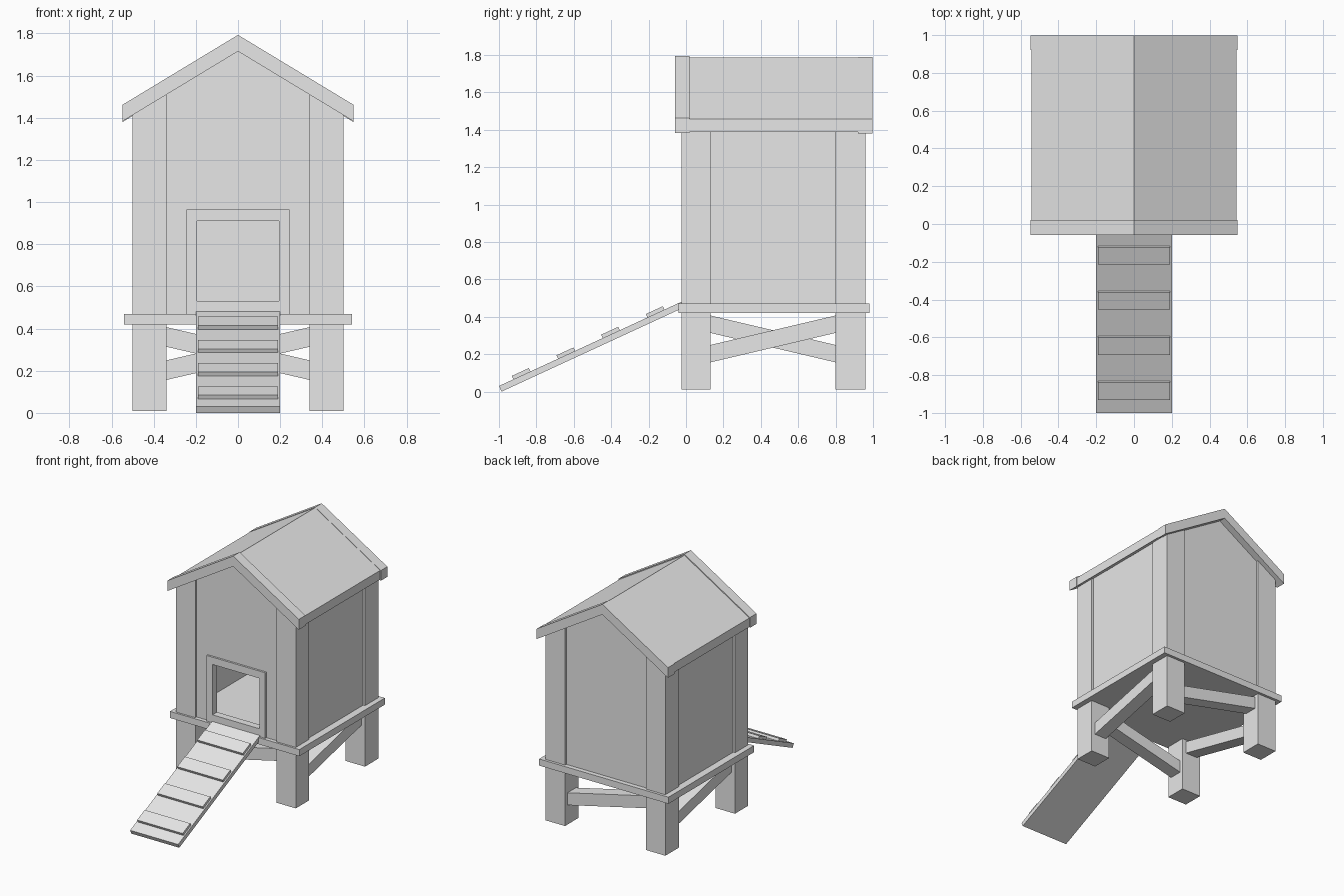
import bpy, bmesh, math
from mathutils import Vector, Matrix

old = bpy.data.objects.get("Cube")
if old:
    bpy.data.objects.remove(old, do_unlink=True)

GREY = (0.8, 0.8, 0.8, 1.0)
mat = bpy.data.materials.new("plain_grey")
mat.use_nodes = True
mat.diffuse_color = GREY
mat.node_tree.nodes["Principled BSDF"].inputs["Base Color"].default_value = GREY

SLOPE = 0.605       # roof fall per unit of x
APEX = 1.715        # underside of the ridge
FLOOR = 0.47        # top of the platform


def under_roof(x):
    return APEX - SLOPE * abs(x)


def prism(name, points, start, depth):
    """Extrude a closed outline; start and depth are vectors, points are 3D."""
    bm = bmesh.new()
    face = bm.faces.new([bm.verts.new(Vector(p) + Vector(start)) for p in points])
    ext = bmesh.ops.extrude_face_region(bm, geom=[face])
    moved = [g for g in ext["geom"] if isinstance(g, bmesh.types.BMVert)]
    bmesh.ops.translate(bm, verts=moved, vec=Vector(depth))
    bmesh.ops.recalc_face_normals(bm, faces=bm.faces)
    mesh = bpy.data.meshes.new(name)
    bm.to_mesh(mesh)
    bm.free()
    mesh.materials.append(mat)
    obj = bpy.data.objects.new(name, mesh)
    bpy.context.collection.objects.link(obj)
    return obj


def xz_prism(name, outline, y0, y1):
    return prism(name, [(x, 0, z) for x, z in outline], (0, y0, 0), (0, y1 - y0, 0))


def yz_prism(name, outline, x0, x1):
    return prism(name, [(0, y, z) for y, z in outline], (x0, 0, 0), (x1 - x0, 0, 0))


def box(name, x0, x1, y0, y1, z0, z1):
    return xz_prism(name, [(x0, z0), (x1, z0), (x1, z1), (x0, z1)], y0, y1)


def gable(name, half, y0, y1, lift, thick):
    """Bent roof strip following both slopes."""
    top = [(-half, under_roof(half) + lift + thick), (0, APEX + lift + thick),
           (half, under_roof(half) + lift + thick)]
    low = [(x, z - thick) for x, z in reversed(top)]
    return xz_prism(name, top + low, y0, y1)


# Platform
box("platform", -0.54, 0.54, -0.04, 0.98, 0.42, FLOOR)

# Corner posts, cut to the roof slope at the top
for side, s in (("right", -1), ("left", 1)):
    for end, y0, y1 in (("front", -0.025, 0.13), ("back", 0.80, 0.96)):
        outline = [(s * x, z) for x, z in ((0.338, 0.01), (0.5, 0.01),
                   (0.5, under_roof(0.5)), (0.338, under_roof(0.338)))]
        xz_prism(end + "_" + side + "_post", outline, y0, y1)

# Walls
wall = [(-0.48, FLOOR), (0.48, FLOOR), (0.48, under_roof(0.48)),
        (0, APEX), (-0.48, under_roof(0.48))]
front_wall = xz_prism("front_wall", wall, -0.01, 0.03)
xz_prism("back_wall", wall, 0.90, 0.945)
for side, s in (("right", -1), ("left", 1)):
    xz_prism(side + "_wall", [(s * 0.485, FLOOR), (s * 0.485, under_roof(0.485)),
             (s * 0.45, under_roof(0.45)), (s * 0.45, FLOOR)], 0.0, 0.93)

# Door frame and opening
frame = box("door_frame", -0.245, 0.245, -0.025, -0.005, FLOOR, 0.965)
cutter = box("door_cutter", -0.195, 0.195, -0.2, 0.2, 0.53, 0.91)
cutter.hide_render = True
cutter.hide_viewport = True
cutter.display_type = 'WIRE'
for obj in (front_wall, frame):
    cut = obj.modifiers.new("opening", 'BOOLEAN')
    cut.operation = 'DIFFERENCE'
    cut.solver = 'EXACT'
    cut.object = cutter

# Roof with raised end boards
gable("roof", 0.543, 0.0, 0.94, 0.002, 0.068)
gable("front_roof_board", 0.548, -0.058, 0.02, 0.0, 0.078)
gable("back_roof_board", 0.548, 0.92, 0.998, -0.004, 0.077)

# Diagonal braces, each rising towards the next post around the base
LOW, HIGH, TALL = 0.155, 0.315, 0.093


def brace(a, b):
    return [(a, LOW), (b, HIGH), (b, HIGH + TALL), (a, LOW + TALL)]


xz_prism("front_brace", brace(-0.345, 0.345), 0.005, 0.105)
xz_prism("back_brace", brace(0.345, -0.345), 0.83, 0.93)
yz_prism("left_brace", brace(0.125, 0.805), 0.37, 0.47)
yz_prism("right_brace", brace(0.805, 0.125), -0.47, -0.37)

# Ramp with cleats, shaped along its slope
RISE = math.atan2(0.45, 0.975)
along = Vector((0, math.cos(RISE), math.sin(RISE)))
up = Vector((0, -math.sin(RISE), math.cos(RISE)))
foot = Vector((0, -0.986, 0.0))


def sloped(name, half, d0, d1, h0, h1):
    corners = [foot + along * d + up * h
               for d, h in ((d0, h0), (d1, h0), (d1, h1), (d0, h1))]
    return prism(name, corners, (-half, 0, 0), (2 * half, 0, 0))


sloped("ramp", 0.2, 0.0, 1.13, 0.0, 0.033)
for i in range(4):
    start = 0.085 + i * 0.263
    sloped("ramp_cleat_%d" % (i + 1), 0.19, start, start + 0.1, 0.03, 0.053)
